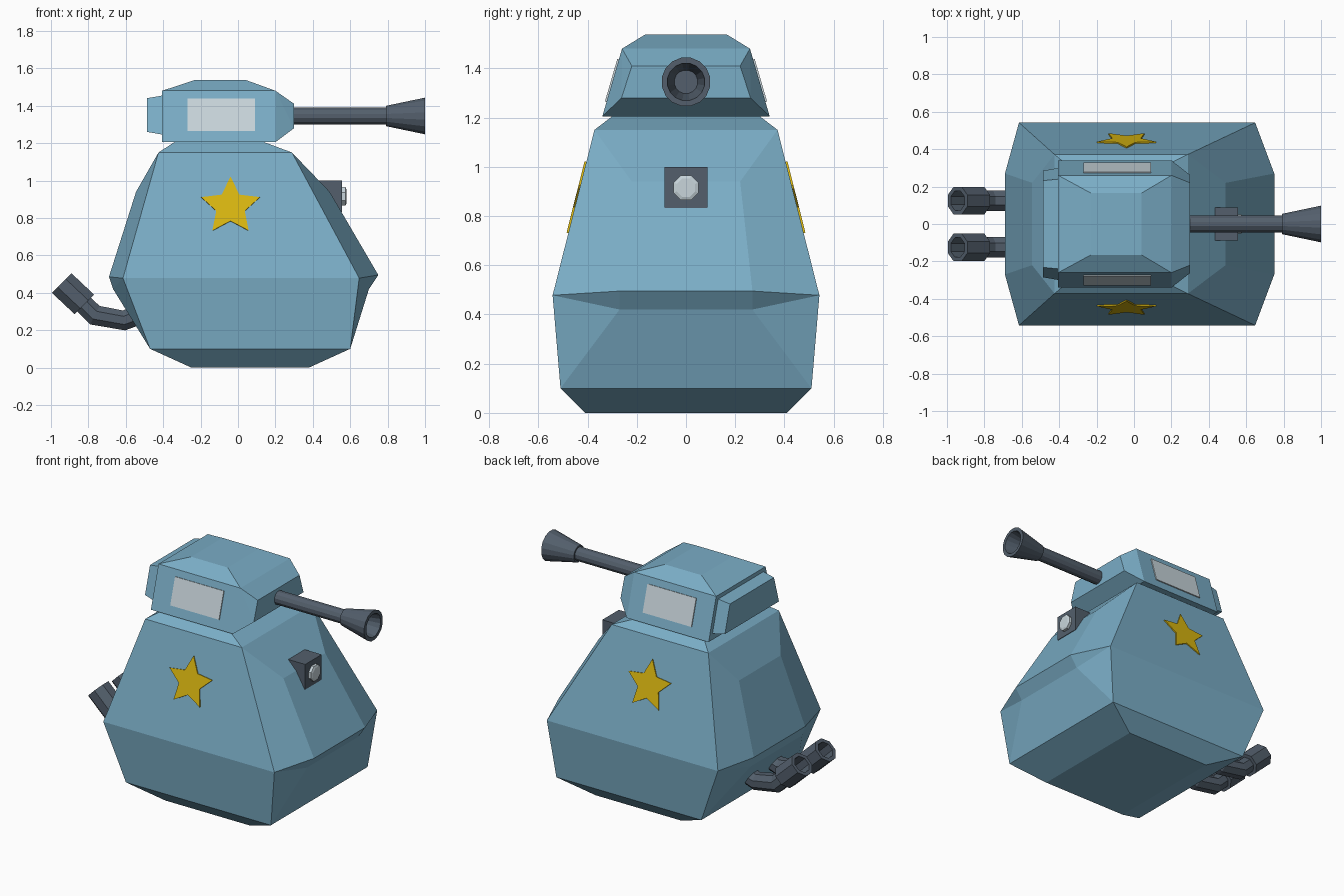
import bpy, bmesh, math
from mathutils import Vector, Matrix

if "Cube" in bpy.data.objects:
    bpy.data.objects.remove(bpy.data.objects["Cube"])


def material(name, rgb):
    m = bpy.data.materials.new(name)
    lin = [((c / 255 + 0.055) / 1.055) ** 2.4 for c in rgb]
    m.diffuse_color = (*lin, 1)
    m.use_nodes = True
    m.node_tree.nodes["Principled BSDF"].inputs["Base Color"].default_value = m.diffuse_color
    return m


BLUE = material("light blue paint", (122, 173, 198))
STEEL = material("dark steel", (83, 95, 108))
GLASS = material("pale glass", (200, 213, 219))
GOLD = material("gold", (217, 182, 16))


def finish(name, bm, mat):
    bmesh.ops.remove_doubles(bm, verts=bm.verts, dist=1e-5)
    bmesh.ops.recalc_face_normals(bm, faces=bm.faces)
    me = bpy.data.meshes.new(name)
    bm.to_mesh(me)
    bm.free()
    me.materials.append(mat)
    ob = bpy.data.objects.new(name, me)
    bpy.context.collection.objects.link(ob)
    return ob


def face(bm, pts):
    bm.faces.new([bm.verts.new(p) for p in pts])


def hull(name, pts, mat):
    bm = bmesh.new()
    for p in pts:
        bm.verts.new(p)
    bmesh.ops.convex_hull(bm, input=bm.verts)
    bmesh.ops.dissolve_limit(bm, angle_limit=0.02, verts=bm.verts, edges=bm.edges)
    return finish(name, bm, mat)


def tube(name, stations, y, sides, mat):
    """Sweep rings along (x, z, radius, tilt) stations in the plane y; cap both ends."""
    bm = bmesh.new()
    rings = []
    for x, z, r, tilt in stations:
        up = Vector((-math.sin(tilt), 0, math.cos(tilt)))
        c = Vector((x, y, z))
        angs = [2 * math.pi * (i + 0.5) / sides for i in range(sides)]
        rings.append([bm.verts.new(c + r * (math.cos(a) * up + Vector((0, math.sin(a), 0))))
                      for a in angs])
    for a, b in zip(rings, rings[1:]):
        for i in range(sides):
            j = (i + 1) % sides
            bm.faces.new((a[i], a[j], b[j], b[i]))
    bm.faces.new(rings[0])
    bm.faces.new(rings[-1])
    return finish(name, bm, mat)


def side_plate(name, outline, x, z, y, slope, side, thick, mat):
    """Thin plate lying on a sloped side wall; slope is dy/dz of the wall."""
    up = Vector((0, slope, 1)).normalized()
    out = Vector((0, 1, -slope)).normalized()
    bm = bmesh.new()
    pts = [Vector((x, y, z)) + Vector((u, 0, 0)) + up * v for u, v in outline]
    lo = [p - out * 0.002 for p in pts]
    hi = [p + out * thick for p in pts]
    face(bm, lo)
    face(bm, hi)
    for i in range(len(pts)):
        j = (i + 1) % len(pts)
        face(bm, (lo[i], lo[j], hi[j], hi[i]))
    bm.transform(Matrix.Scale(side, 4, (0, 1, 0)))
    return finish(name, bm, mat)


# body: rectangular rings (z, x min, x max, half y)
rings = [(0, -0.25, 0.38, 0.41), (0.10, -0.47, 0.60, 0.51), (0.478, -0.615, 0.648, 0.542),
         (1.15, -0.425, 0.288, 0.372), (1.205, -0.34, 0.14, 0.30)]
bm = bmesh.new()


def corner(k, end, s):
    z, x0, x1, y = rings[k]
    return (x1 if end else x0, s * y, z)


for k in range(4):
    for s in (-1, 1):
        face(bm, [corner(k, 0, s), corner(k, 1, s), corner(k + 1, 1, s), corner(k + 1, 0, s)])
for k in (0, 4):
    face(bm, [corner(k, e, s) for e, s in ((0, -1), (1, -1), (1, 1), (0, 1))])

# bulging end panels: inset points (x, half y, z) for upper, ridge and lower rows
bulges = {0: [(-0.545, 0.22, 0.94), (-0.69, 0.27, 0.485), (-0.668, 0.27, 0.42)],
          1: [(0.49, 0.22, 0.94), (0.75, 0.27, 0.495), (0.70, 0.27, 0.42)]}
for e, rows in bulges.items():
    for k in (0, 3):
        face(bm, [corner(k, e, -1), corner(k, e, 1), corner(k + 1, e, 1), corner(k + 1, e, -1)])
    pair = [[(x, s * y, z) for s in (-1, 1)] for x, y, z in rows]
    pair = [[corner(3, e, s) for s in (-1, 1)]] + pair + [[corner(1, e, s) for s in (-1, 1)]]
    for a, b in zip(pair, pair[1:]):
        face(bm, (a[0], a[1], b[1], b[0]))
    for i, s in enumerate((-1, 1)):
        c = corner(2, e, s)
        face(bm, (pair[0][i], c, pair[2][i], pair[1][i]))
        face(bm, (c, pair[2][i], pair[3][i]))
        face(bm, (c, pair[3][i], pair[4][i]))
finish("body", bm, BLUE)

# turret with chamfered roof and nose, and a box on its back
half = [(-0.405, 0.34, 1.205), (0.20, 0.34, 1.205), (0.30, 0.262, 1.28), (0.30, 0.22, 1.41),
        (0.20, 0.26, 1.48), (-0.405, 0.26, 1.48), (0.04, 0.165, 1.538), (-0.23, 0.165, 1.538)]
hull("turret", [(x, s * y, z) for x, y, z in half for s in (-1, 1)], BLUE)
back = [(-0.40, 0.30, 1.245), (-0.40, 0.24, 1.455), (-0.487, 0.285, 1.26), (-0.487, 0.232, 1.44)]
hull("turret_back_box", [(x, s * y, z) for x, y, z in back for s in (-1, 1)], BLUE)

# windows and stars on both sides
window = [(-0.18, -0.09), (0.18, -0.09), (0.18, 0.09), (-0.18, 0.09)]
star = [((0.165 if i % 2 == 0 else 0.08) * math.sin(i * math.pi / 5),
         (0.165 if i % 2 == 0 else 0.08) * math.cos(i * math.pi / 5)) for i in range(10)]
for s, label in ((-1, "front"), (1, "rear")):
    side_plate(label + "_window", window, -0.09, 1.35, 0.297, -0.291, s, 0.0075, GLASS)
    side_plate(label + "_star", star, -0.04, 0.86, 0.4454, -0.253, s, 0.0075, GOLD)

# gun barrel with hollow flared muzzle
tube("gun_barrel", [(0.25, 1.345, 0.046, 0), (0.83, 1.345, 0.046, 0)], 0, 12, STEEL)
tube("gun_muzzle", [(0.79, 1.345, 0.055, 0), (1.0, 1.345, 0.10, 0), (1.0, 1.345, 0.077, 0),
                    (0.86, 1.345, 0.048, 0)], 0, 16, STEEL)

# headlamp
hull("lamp_box", [(x, y, z) for x in (0.42, 0.557) for y in (-0.087, 0.087)
                  for z in (0.832, 1.0)], STEEL)
tube("lamp_lens", [(0.54, 0.915, 0.054, 0), (0.575, 0.915, 0.054, 0),
                   (0.58, 0.915, 0.04, 0)], 0, 8, GLASS)

# twin exhaust pipes with hollow tips
q = 3 * math.pi / 4
for s, label in ((-1, "front"), (1, "rear")):
    tube(label + "_exhaust_pipe",
         [(-0.45, 0.31, 0.056, math.radians(202)), (-0.61, 0.252, 0.058, math.radians(187)),
          (-0.765, 0.28, 0.06, math.radians(153)), (-0.84, 0.352, 0.056, q)],
         s * 0.125, 8, STEEL)
    tube(label + "_exhaust_tip",
         [(-0.822, 0.338, 0.08, q), (-0.943, 0.452, 0.08, q), (-0.943, 0.452, 0.056, q),
          (-0.865, 0.376, 0.056, q)], s * 0.125, 8, STEEL)
